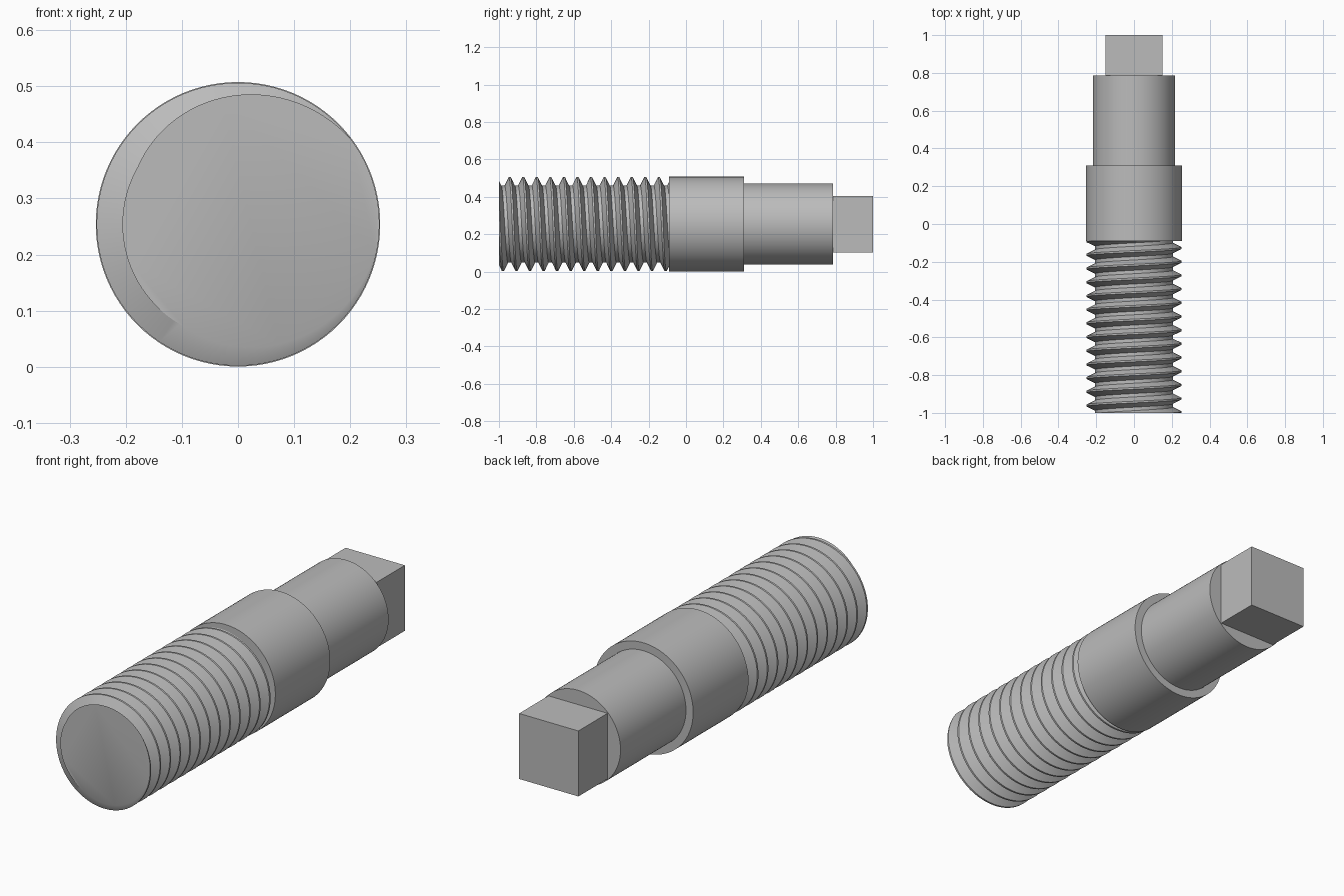
import bpy, bmesh, math
from mathutils import Vector, Matrix

if "Cube" in bpy.data.objects:
    bpy.data.objects.remove(bpy.data.objects["Cube"], do_unlink=True)

AXIS_Z = 0.254
SEGS = 96
PITCH = 0.0725
FRONT, THREAD_END, COLLAR_END, SHANK_END, BACK = -1.0, -0.09, 0.31, 0.787, 1.0

steel = bpy.data.materials.new("grey steel")
steel.use_nodes = True
grey = (0.5, 0.5, 0.5, 1.0)
steel.diffuse_color = grey
steel.node_tree.nodes["Principled BSDF"].inputs["Base Color"].default_value = grey


def finish(bm, name):
    bmesh.ops.recalc_face_normals(bm, faces=bm.faces)
    mesh = bpy.data.meshes.new(name)
    bm.to_mesh(mesh)
    bm.free()
    mesh.materials.append(steel)
    obj = bpy.data.objects.new(name, mesh)
    obj.location.z = AXIS_Z
    bpy.context.collection.objects.link(obj)
    bpy.ops.object.select_all(action="DESELECT")
    obj.select_set(True)
    bpy.context.view_layer.objects.active = obj
    bpy.ops.object.shade_smooth_by_angle(angle=math.radians(30))
    return obj


def cylinder(name, radius, y0, y1):
    bm = bmesh.new()
    place = Matrix.Translation((0, (y0 + y1) / 2, 0)) @ Matrix.Rotation(math.pi / 2, 4, "X")
    bmesh.ops.create_cone(bm, cap_ends=True, segments=SEGS, radius1=radius,
                          radius2=radius, depth=y1 - y0, matrix=place)
    return finish(bm, name)


# Threaded end: a right-hand trapezoid ridge swept round the axis
def thread(name):
    crest, root = 0.252, 0.206
    profile = [(-0.0045, crest), (0.0045, crest), (0.0272, root), (PITCH - 0.0272, root)]
    turns = math.ceil((THREAD_END - FRONT) / PITCH) + 3
    start = FRONT + 0.003 - PITCH
    bm = bmesh.new()
    rows = []
    for i in range(SEGS):
        a = 2 * math.pi * i / SEGS
        rows.append([bm.verts.new((r * math.cos(a), start + (t - i / SEGS) * PITCH + d, r * math.sin(a)))
                     for t in range(turns) for d, r in profile])
    # The seam steps on by one turn so that the ridge is continuous
    n = len(profile)
    for i in range(SEGS):
        a, b = rows[i], rows[(i + 1) % SEGS]
        shift = n if i == SEGS - 1 else 0
        for j in range(shift, len(a) - 1):
            bm.faces.new((a[j], a[j + 1], b[j + 1 - shift], b[j - shift]))
    # Cut both ends square and cap them
    for y, side in ((FRONT, -1), (THREAD_END, 1)):
        cut = bmesh.ops.bisect_plane(bm, geom=bm.verts[:] + bm.edges[:] + bm.faces[:],
                                     plane_co=Vector((0, y, 0)), plane_no=Vector((0, side, 0)),
                                     clear_outer=True)
        rim = [e for e in cut["geom_cut"] if isinstance(e, bmesh.types.BMEdge)]
        bmesh.ops.contextual_create(bm, geom=rim)
    return finish(bm, name)


thread("threaded_end")
cylinder("collar", 0.2535, THREAD_END, COLLAR_END)
cylinder("shank", 0.217, COLLAR_END, SHANK_END)

# Square drive at the back
bm = bmesh.new()
bmesh.ops.create_cube(bm, size=1, matrix=Matrix.Translation((0, (SHANK_END + BACK) / 2, 0))
                      @ Matrix.Diagonal((0.302, BACK - SHANK_END, 0.302, 1)))
finish(bm, "square_drive")
